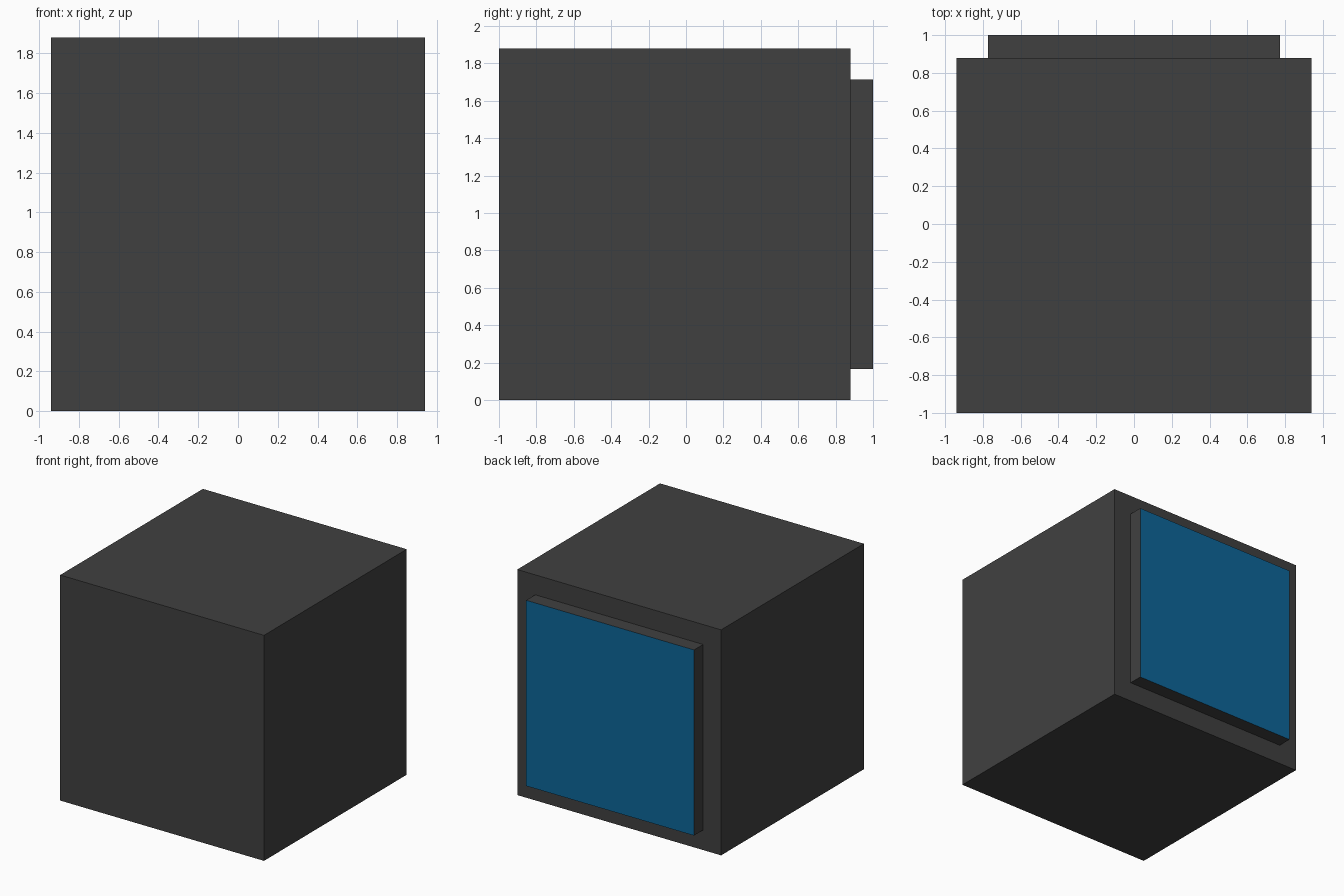
import bpy, bmesh
from mathutils import Matrix, Vector

if "Cube" in bpy.data.objects:
    bpy.data.objects.remove(bpy.data.objects["Cube"])


def material(name, rgb):
    m = bpy.data.materials.new(name)
    m.diffuse_color = (*rgb, 1)
    m.use_nodes = True
    m.node_tree.nodes["Principled BSDF"].inputs["Base Color"].default_value = m.diffuse_color
    return m


W = 1.88            # cube edge
INSET = 0.235       # border around the raised panel
DEPTH = 0.12        # panel height

bm = bmesh.new()
# main cube
bmesh.ops.create_cube(bm, size=W, matrix=Matrix.Translation((0, -DEPTH / 2, W / 2)))
bm.normal_update()

# raised panel on the back: inset the face, then extrude it outwards
back = max(bm.faces, key=lambda f: f.normal.y)
bmesh.ops.inset_region(bm, faces=[back], thickness=INSET)
out = bmesh.ops.extrude_discrete_faces(bm, faces=[back])
screen = out["faces"][0]
bmesh.ops.translate(bm, verts=screen.verts, vec=Vector((0, DEPTH, 0)))
bmesh.ops.recalc_face_normals(bm, faces=bm.faces)

# only the panel's outer face is blue
screen.material_index = 1

mesh = bpy.data.meshes.new("display_box")
bm.to_mesh(mesh)
bm.free()
mesh.materials.append(material("dark grey", (0.051, 0.051, 0.051)))
mesh.materials.append(material("blue", (0.004, 0.133, 0.32)))
bpy.context.collection.objects.link(bpy.data.objects.new("display_box", mesh))
